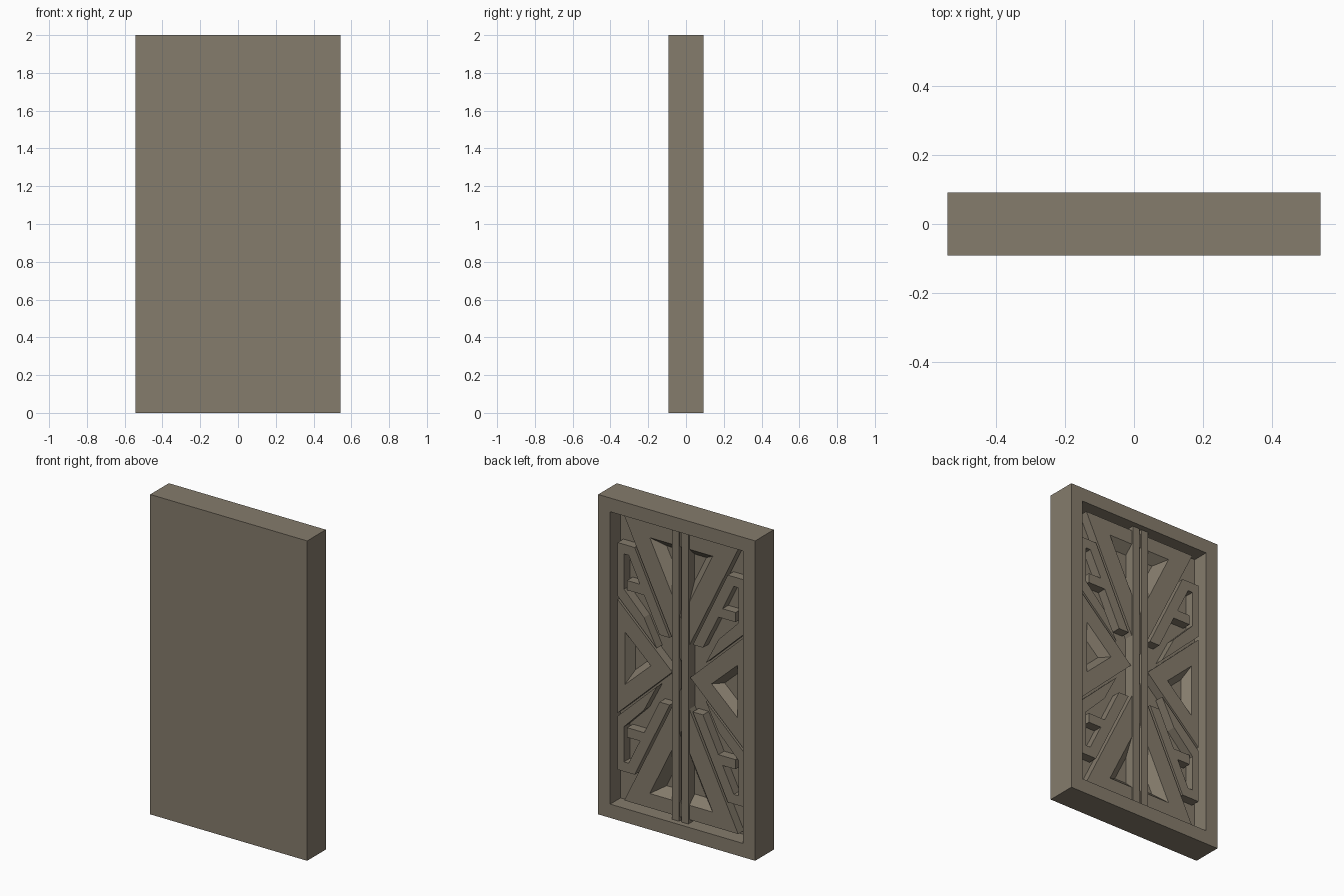
import bpy, bmesh
from mathutils import Vector

if "Cube" in bpy.data.objects:
    bpy.data.objects.remove(bpy.data.objects["Cube"], do_unlink=True)

HALF_W, HALF_D, TOP = 0.543, 0.092, 2.0
FLOOR = -0.01            # recessed back surface
PANEL = HALF_D - 0.045   # raised panel surface
BAR = HALF_D - 0.035     # central bar surface
SUNK = FLOOR - 0.01      # hidden base of raised parts

stone = bpy.data.materials.new("warm grey stone")
stone.use_nodes = True
colour = (0.235, 0.2, 0.15, 1)
stone.diffuse_color = colour
stone.node_tree.nodes["Principled BSDF"].inputs["Base Color"].default_value = colour


def finish(name, bm):
    bmesh.ops.recalc_face_normals(bm, faces=bm.faces)
    mesh = bpy.data.meshes.new(name)
    bm.to_mesh(mesh)
    bm.free()
    mesh.materials.append(stone)
    obj = bpy.data.objects.new(name, mesh)
    bpy.context.collection.objects.link(obj)
    return obj


def lofted(name, loops, cap=True):
    """Join (outline, y) loops into a solid; without caps it closes to a ring."""
    bm = bmesh.new()
    rings = [[bm.verts.new((x, y, z)) for x, z in pts] for pts, y in loops]
    pairs = list(zip(rings, rings[1:]))
    if cap:
        bm.faces.new(rings[0])
        bm.faces.new(rings[-1])
    else:
        pairs.append((rings[-1], rings[0]))
    for a, b in pairs:
        for i in range(len(a)):
            j = (i + 1) % len(a)
            bm.faces.new((a[i], a[j], b[j], b[i]))
    return finish(name, bm)


def rect(x0, x1, z0, z1):
    return [(x0, z0), (x1, z0), (x1, z1), (x0, z1)]


def flip(pts, sx=1, sz=1):
    """Mirror an outline about the centre of the slab."""
    return [(sx * x, 1 + sz * (z - 1)) for x, z in pts]


def shrink(tri, inset):
    """Offset a triangle inwards by an even distance."""
    p = [Vector(q) for q in tri]
    sides = [(p[(i + 1) % 3] - p[(i + 2) % 3]).length for i in range(3)]
    total = sum(sides)
    centre = sum((q * s for q, s in zip(p, sides)), Vector((0, 0))) / total
    area = abs((p[1] - p[0]).cross(p[2] - p[0])) / 2
    k = 1 - inset * total / (2 * area)
    return [tuple(centre + (q - centre) * k) for q in p]


def sunk_triangle(name, outer, recess, inset):
    """Raised triangular panel with a bevelled triangular hollow."""
    lofted(name, [(outer, SUNK), (outer, PANEL), (recess, PANEL),
                  (shrink(recess, inset), FLOOR + 0.004)])


# Backing slab and raised border
edge = rect(-HALF_W, HALF_W, 0, TOP)
opening = rect(-0.46, 0.46, 0.086, 1.914)
lofted("slab_with_border", [(edge, -HALF_D), (edge, HALF_D),
                            (opening, HALF_D), (opening, FLOOR)])

# Triangles pointing at the middle from top and bottom
v_outer = [(-0.394, 1.89), (0.394, 1.89), (0, 1.085)]
v_hollow = [(-0.218, 1.80), (0.218, 1.80), (0, 1.355)]
for label, sz in (("top", 1), ("bottom", -1)):
    sunk_triangle(label + "_triangle", flip(v_outer, 1, sz),
                  flip(v_hollow, 1, sz), 0.05)

# Triangles pointing at the middle from the sides, and the central bars
s_outer = [(0.062, 1), (0.44, 1.355), (0.44, 0.645)]
s_hollow = [(0.21, 1), (0.39, 1.165), (0.39, 0.835)]
bar = rect(0.008, 0.056, 0.08, 1.92)
# Hooked fret that fills each corner
fret = [(0.08, 1.21), (0.15, 1.21), (0.257, 1.43), (0.375, 1.43),
        (0.375, 1.49), (0.286, 1.49), (0.364, 1.65), (0.396, 1.65),
        (0.396, 1.43), (0.258, 1.29), (0.17, 1.12), (0.44, 1.375),
        (0.44, 1.71), (0.322, 1.71)]
for side, sx in (("left", 1), ("right", -1)):
    sunk_triangle(side + "_triangle", flip(s_outer, sx), flip(s_hollow, sx), 0.036)
    lofted(side + "_central_bar", [(flip(bar, sx), SUNK), (flip(bar, sx), BAR)])
    for level, sz in (("upper", 1), ("lower", -1)):
        shape = flip(fret, sx, sz)
        lofted(level + "_" + side + "_fret", [(shape, SUNK), (shape, PANEL)])
